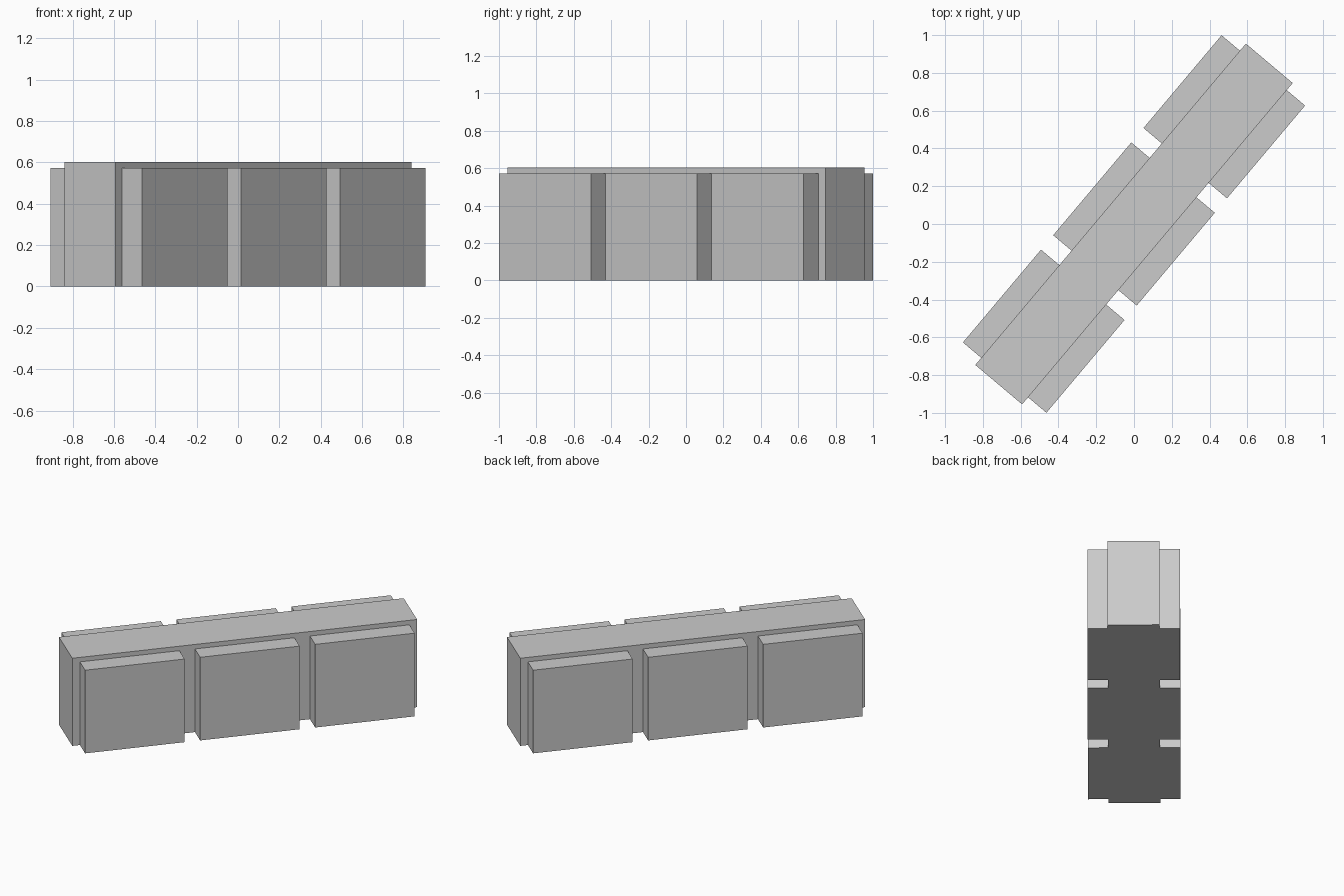
import bpy
import math
from mathutils import Matrix

if "Cube" in bpy.data.objects:
    bpy.data.objects.remove(bpy.data.objects["Cube"])

TURN = Matrix.Rotation(math.radians(49.9), 4, 'Z')


def box(name, lo, hi):
    """Axis-aligned box in the barrier's own frame, turned into place."""
    size = [b - a for a, b in zip(lo, hi)]
    centre = [(a + b) / 2 for a, b in zip(lo, hi)]
    bpy.ops.mesh.primitive_cube_add(size=1)
    obj = bpy.context.object
    obj.name = name
    obj.data.transform(TURN @ Matrix.Translation(centre) @ Matrix.Diagonal((*size, 1)))
    return obj


# Long central block
CORE_HALF = 0.162
box("core_block", (-1.112, -CORE_HALF, 0), (1.112, CORE_HALF, 0.603))

# Three raised panels on each long side
PANEL_OUT = 0.289
for side, label in ((-1, "right"), (1, "left")):
    y0, y1 = sorted((side * (CORE_HALF - 0.01), side * PANEL_OUT))
    for i in range(3):
        x = (i - 1) * 0.742
        box(f"{label}_panel_{i + 1}", (x - 0.321, y0, 0), (x + 0.321, y1, 0.572))
